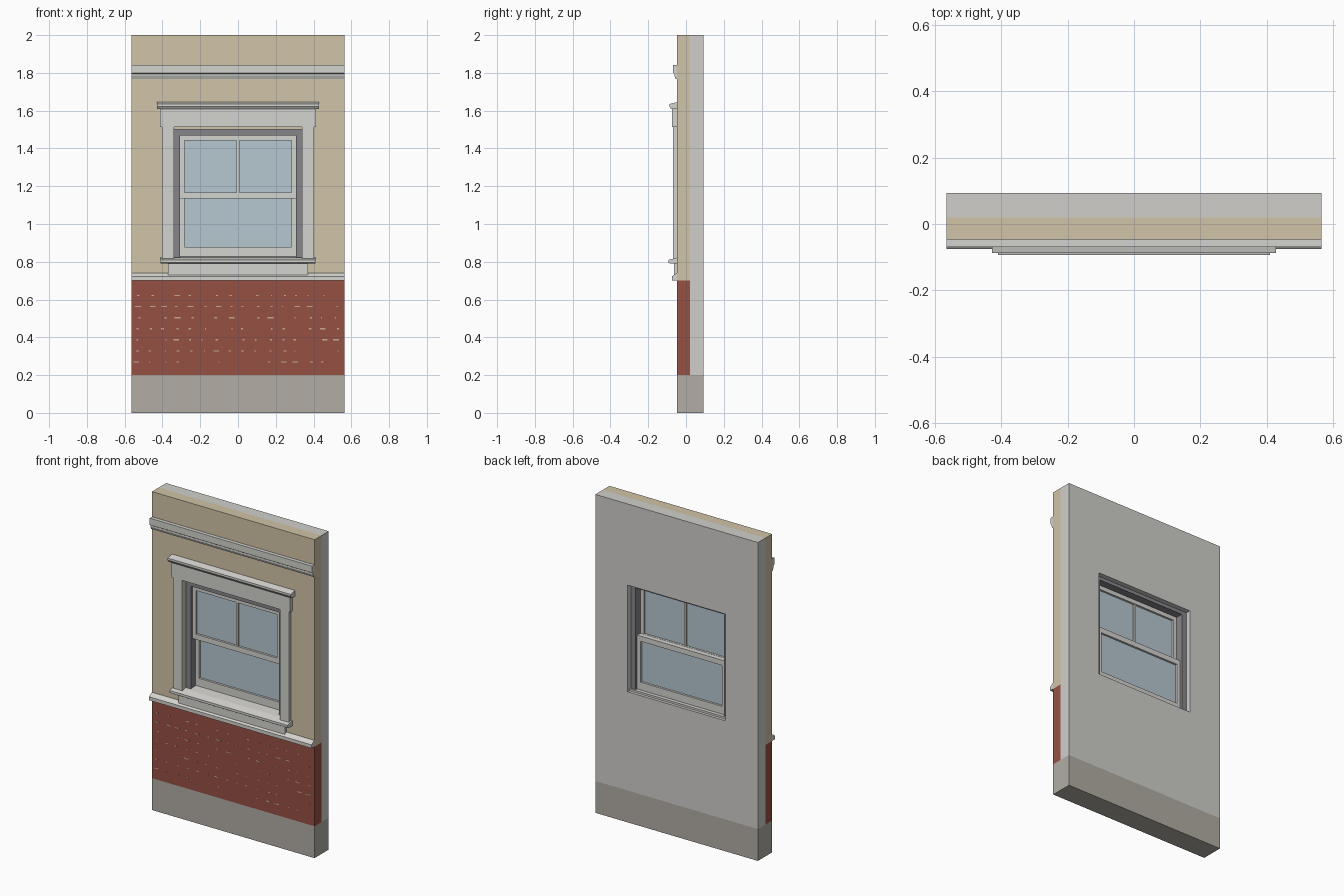
import bpy, random

if "Cube" in bpy.data.objects:
    bpy.data.objects.remove(bpy.data.objects["Cube"])

random.seed(4)


def material(name, rgb):
    m = bpy.data.materials.new(name)
    lin = [((c / 255 + 0.055) / 1.055) ** 2.4 for c in rgb]
    m.diffuse_color = (*lin, 1)
    m.use_nodes = True
    m.node_tree.nodes["Principled BSDF"].inputs["Base Color"].default_value = m.diffuse_color
    return m


TRIM = material("pale_trim", (212, 211, 207))
PLASTER = material("grey_plaster", (208, 207, 203))
SIDING = material("tan_siding", (209, 196, 167))
BRICK = material("red_brick", (150, 80, 68))
MORTAR = material("mortar", (196, 172, 145))
STONE = material("foundation_grey", (178, 173, 165))
JAMB = material("dark_jamb", (134, 134, 139))
GLASS = material("blue_glass", (182, 200, 209))


def mesh(name, verts, faces, mat):
    me = bpy.data.meshes.new(name)
    me.from_pydata(verts, [], faces)
    me.materials.append(mat)
    ob = bpy.data.objects.new(name, me)
    bpy.context.collection.objects.link(ob)
    return ob


def extrude_x(name, profile, x0, x1, mat):
    """Extrude a (y, z) profile, listed clockwise seen from +x, along x."""
    n = len(profile)
    verts = [(x, y, z) for x in (x0, x1) for y, z in profile]
    faces = [(i, (i + 1) % n, n + (i + 1) % n, n + i) for i in range(n)]
    faces += [tuple(reversed(range(n))), tuple(range(n, 2 * n))]
    return mesh(name, verts, faces, mat)


def box(name, x0, x1, y0, y1, z0, z1, mat):
    return extrude_x(name, [(y0, z0), (y1, z0), (y1, z1), (y0, z1)], x0, x1, mat)


def ring(name, outer, inner, y0, y1, mat):
    """Rectangular slab with a rectangular hole; rects are (x0, x1, z0, z1)."""
    verts = []
    for y in (y0, y1):
        for a, b, c, d in (outer, inner):
            verts += [(a, y, c), (b, y, c), (b, y, d), (a, y, d)]
    faces = []
    for i in range(4):
        j = (i + 1) % 4
        faces += [(i, j, 4 + j, 4 + i), (8 + j, 8 + i, 12 + i, 12 + j),
                  (j, i, 8 + i, 8 + j), (4 + i, 4 + j, 12 + j, 12 + i)]
    return mesh(name, verts, faces, mat)


W = 0.565                      # half wall width
FRONT, MID, BACK = -0.047, 0.02, 0.093
HOLE = (-0.34, 0.34, 0.80, 1.50)

# Wall layers
box("foundation", -W, W, FRONT, BACK, 0, 0.2, STONE)
box("brick_base", -W, W, FRONT, MID, 0.2, 0.7, BRICK)
ring("siding_wall", (-W, W, 0.7, 2), HOLE, FRONT, MID, SIDING)
ring("interior_wall", (-W, W, 0.2, 2), (-0.34, 0.34, 0.82, 1.49), MID, BACK, PLASTER)

# Short flecks of mortar along the brick courses
for row in range(7):
    for col in range(16):
        if random.random() < 0.75:
            x = -0.53 + col * 0.07 + random.uniform(-0.01, 0.01)
            z = 0.27 + row * 0.0585
            w = random.choice((0.006, 0.01, 0.014, 0.03))
            box("mortar_fleck", x - w / 2, x + w / 2, FRONT - 0.001, FRONT,
                z - 0.003, z + 0.003, MORTAR)

# Horizontal mouldings across the wall
extrude_x("water_table", [(-0.066, 0.70), (FRONT, 0.70), (FRONT, 0.74),
                          (-0.055, 0.738), (-0.075, 0.722), (-0.075, 0.70)][1:],
          -W, W, TRIM)
extrude_x("upper_band", [(FRONT, 1.768), (FRONT, 1.842), (-0.07, 1.842),
                         (-0.07, 1.80), (-0.062, 1.795), (-0.062, 1.785),
                         (-0.054, 1.768)], -W, W, TRIM)

# Window surround
for s in (-1, 1):
    a, b = sorted((s * 0.34, s * 0.402))
    box("side_casing", a, b, -0.068, FRONT, 0.815, 1.513, TRIM)
box("head_casing", -0.412, 0.412, -0.073, FRONT, 1.513, 1.612, TRIM)
extrude_x("head_cap", [(FRONT, 1.608), (FRONT, 1.645), (-0.088, 1.635),
                       (-0.088, 1.622), (-0.078, 1.608)], -0.428, 0.428, TRIM)
extrude_x("sill_nose", [(FRONT, 0.79), (FRONT, 0.822), (-0.093, 0.81),
                        (-0.093, 0.795), (-0.085, 0.79)], -0.41, 0.41, TRIM)
extrude_x("sill_board", [(FRONT, 0.80), (0.075, 0.80), (0.075, 0.832),
                         (FRONT, 0.822)], -0.34, 0.34, TRIM)
box("apron", -0.37, 0.37, -0.064, FRONT, 0.72, 0.79, TRIM)

# Jamb lining
ring("jamb", HOLE, (-0.306, 0.306, 0.815, 1.468), -0.03, 0.062, JAMB)

# Outer upper sash with one muntin, inner lower sash with one pane
ring("upper_sash", (-0.306, 0.306, 1.135, 1.468), (-0.282, 0.282, 1.168, 1.442),
     -0.015, 0.015, TRIM)
box("upper_glass", -0.284, 0.284, -0.002, 0.002, 1.16, 1.445, GLASS)
box("muntin", -0.008, 0.008, -0.01, 0.01, 1.165, 1.445, TRIM)
ring("lower_sash", (-0.306, 0.306, 0.828, 1.168), (-0.282, 0.282, 0.878, 1.135),
     0.017, 0.047, TRIM)
box("lower_glass", -0.284, 0.284, 0.03, 0.034, 0.87, 1.14, GLASS)
